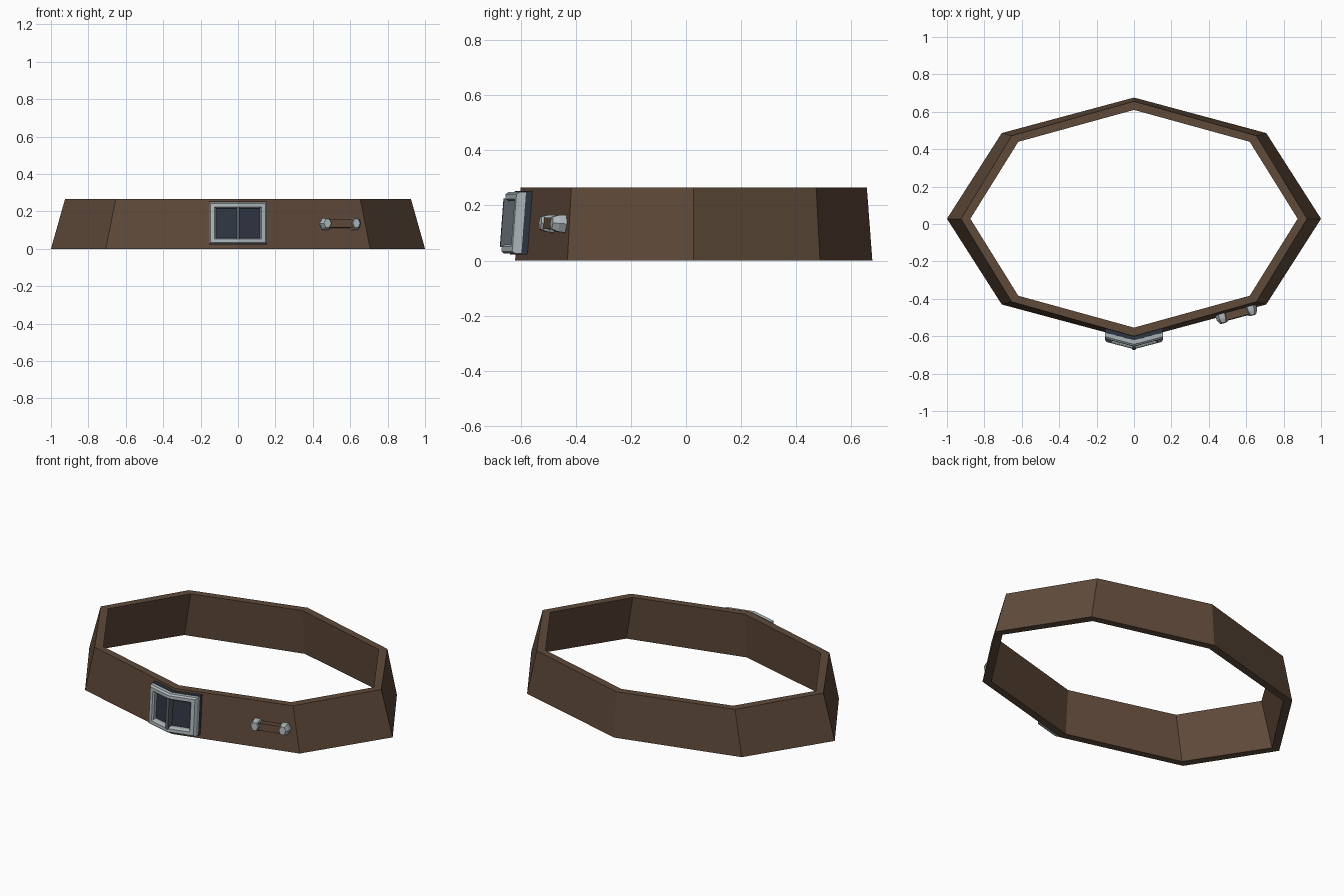
import bpy, math
from mathutils import Matrix, Vector

if "Cube" in bpy.data.objects:
    bpy.data.objects.remove(bpy.data.objects["Cube"])


def material(name, rgb):
    m = bpy.data.materials.new(name)
    m.diffuse_color = (*rgb, 1)
    m.use_nodes = True
    m.node_tree.nodes["Principled BSDF"].inputs["Base Color"].default_value = m.diffuse_color
    return m


LEATHER = material("leather", (0.115, 0.068, 0.042))
SILVER = material("silver", (0.42, 0.47, 0.49))
STEEL = material("dark_steel", (0.1, 0.12, 0.14))
NAVY = material("dark_backing", (0.028, 0.037, 0.055))


def loft(name, rings, mat, closed=False, matrix=None):
    """Join equal-length rings; cap the ends, or join last to first if closed."""
    n, k = len(rings[0]), len(rings)
    verts = [Vector(p) for r in rings for p in r]
    faces = []
    for i in range(k if closed else k - 1):
        a, b = i * n, (i + 1) % k * n
        faces += [(a + j, a + (j + 1) % n, b + (j + 1) % n, b + j) for j in range(n)]
    if not closed:
        for s in (0, (k - 1) * n):
            if n == 6 and matrix is None:      # bent rectangles: two quads per cap
                faces += [(s, s + 1, s + 4, s + 5), (s + 1, s + 2, s + 3, s + 4)]
            else:
                faces.append(tuple(range(s, s + n)))
    me = bpy.data.meshes.new(name)
    me.from_pydata(verts, [], faces)
    if matrix:
        me.transform(matrix)
    import bmesh
    bm = bmesh.new()
    bm.from_mesh(me)
    bmesh.ops.recalc_face_normals(bm, faces=bm.faces)
    bm.to_mesh(me)
    bm.free()
    me.materials.append(mat)
    ob = bpy.data.objects.new(name, me)
    bpy.context.collection.objects.link(ob)
    return ob


# belt band: eight-sided oval, narrowing towards the top
def oval(rx, ry, z):
    return [(rx * math.cos(i * math.pi / 4), 0.028 + ry * math.sin(i * math.pi / 4), z)
            for i in range(8)]


loft("belt_band", [oval(1, 0.648, 0), oval(0.925, 0.628, 0.265),
                   oval(0.875, 0.582, 0.265), oval(0.95, 0.602, 0)], LEATHER, closed=True)


# buckle: rectangles folded along the belt's front corner and leaning with it
def folded(w, h, depth, zc=0.137):
    pts = [(-w, h), (0, h), (w, h), (w, -h), (0, -h), (-w, -h)]
    return [(x, -0.62 + 0.075 * (zc + z) + 0.265 * abs(x) - depth, zc + z) for x, z in pts]


loft("buckle_backing", [folded(0.155, 0.115, -0.005), folded(0.155, 0.115, 0.02)], NAVY)
loft("buckle_frame", [folded(0.155, 0.112, 0.02), folded(0.155, 0.112, 0.042),
                      folded(0.147, 0.104, 0.052), folded(0.126, 0.086, 0.052),
                      folded(0.118, 0.079, 0.042), folded(0.118, 0.079, 0.02)],
     SILVER, closed=True)
loft("buckle_pin", [folded(0.008, 0.088, 0.02), folded(0.008, 0.088, 0.059)], STEEL)

# small side loop on the front right panel: strap held by two metal studs
along = Vector((0.707, 0.19, 0)).normalized()
up = Vector((0, 0.085, 1)).normalized()
out = along.cross(up)
M = Matrix((along, up, out)).transposed().to_4x4()
M.translation = (0.545, -0.466, 0.133)


def rect(w, h, d):
    return [(-w, -h, d), (w, -h, d), (w, h, d), (-w, h, d)]


def hexagon(cx, w, h, d):
    return [(cx + w * math.cos(i * math.pi / 3), h * math.sin(i * math.pi / 3) / 0.866, d)
            for i in range(6)]


loft("loop_strap", [rect(0.08, 0.021, -0.005), rect(0.08, 0.021, 0.036)], LEATHER, matrix=M)
for side, cx in (("left", -0.08), ("right", 0.08)):
    loft("loop_stud_" + side, [hexagon(cx, 0.034, 0.032, -0.005), hexagon(cx, 0.032, 0.03, 0.022),
                               hexagon(cx, 0.02, 0.022, 0.044)], SILVER, matrix=M)
